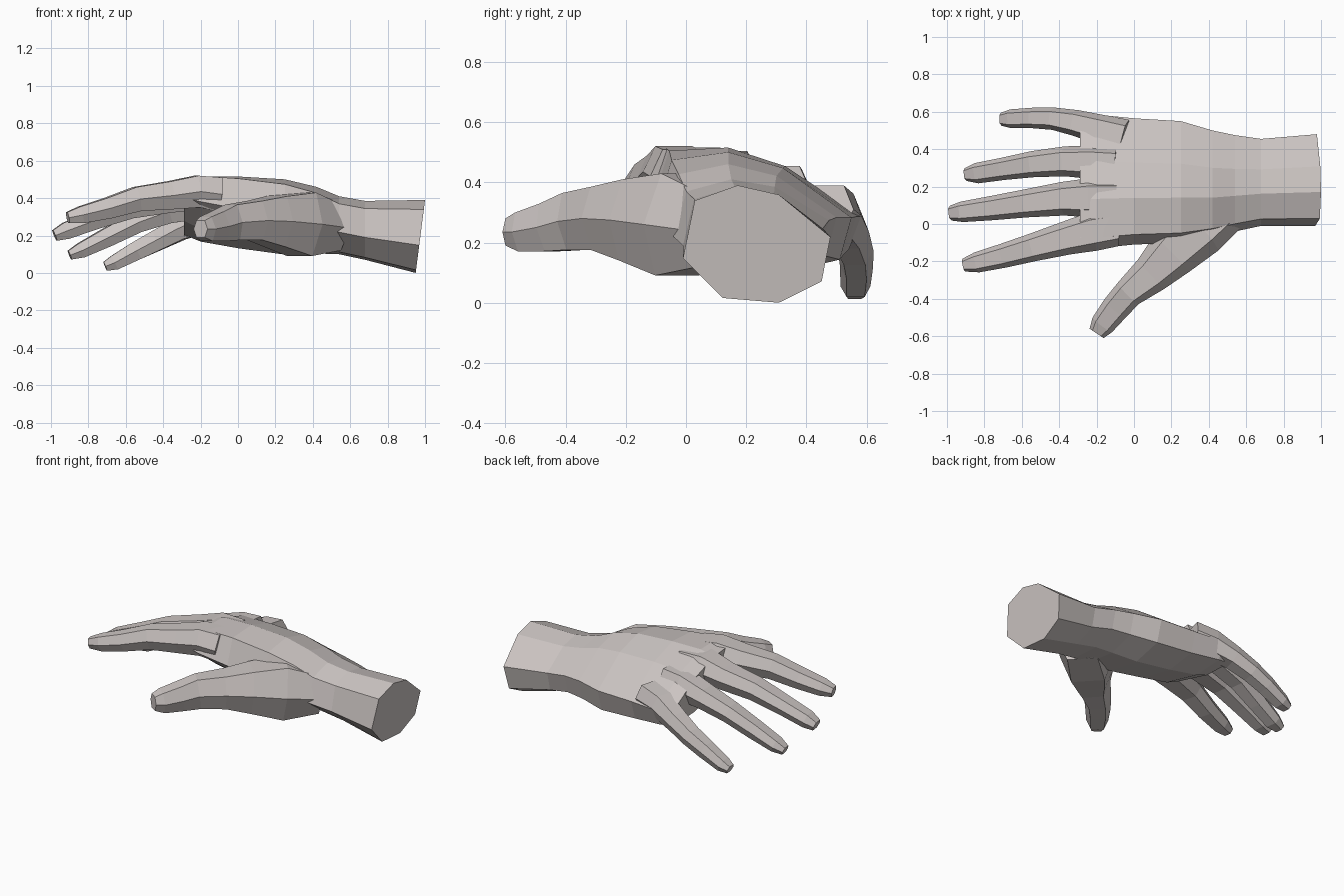
import bpy
import bmesh
from mathutils import Vector

cube = bpy.data.objects.get("Cube")
if cube:
    bpy.data.objects.remove(cube, do_unlink=True)

skin = bpy.data.materials.new("pale skin")
skin.use_nodes = True
tone = (0.6, 0.555, 0.54, 1)
skin.diffuse_color = tone
skin.node_tree.nodes["Principled BSDF"].inputs["Base Color"].default_value = tone


def loft(name, rings):
    """Skin a list of equal rings and cap both ends."""
    bm = bmesh.new()
    loops = [[bm.verts.new(p) for p in ring] for ring in rings]
    count = len(loops[0])
    for a, b in zip(loops, loops[1:]):
        for i in range(count):
            j = (i + 1) % count
            bm.faces.new((a[i], a[j], b[j], b[i]))
    bm.faces.new(loops[0])
    bm.faces.new(loops[-1])
    bmesh.ops.recalc_face_normals(bm, faces=bm.faces)
    mesh = bpy.data.meshes.new(name)
    bm.to_mesh(mesh)
    bm.free()
    mesh.materials.append(skin)
    obj = bpy.data.objects.new(name, mesh)
    bpy.context.collection.objects.link(obj)


# Forearm and palm: one octagonal outline, stretched and tilted per station
OUTLINE = [(.08, .87), (.37, 1), (.65, .92), (1, .56),
           (.94, .18), (.65, 0), (.27, .04), (0, .38)]


def station(x, y0, y1, bottom, top, tilt=0, lean=0):
    return [Vector((x - lean * (1 - v), y0 + (y1 - y0) * u,
                    bottom + (top - bottom) * v - tilt * (u - .5)))
            for u, v in OUTLINE]


loft("palm_and_wrist", [
    station(1, -.01, .48, 0, .39, 0, .05),
    station(.68, -.01, .455, .07, .385),
    station(.54, -.04, .475, .1, .41),
    station(.42, -.07, .5, .11, .455, .04),
    station(.25, -.1, .55, .11, .49, .08),
    station(0, -.11, .565, .15, .5, .12),
    station(-.2, -.13, .585, .19, .495, .15),
    station(-.29, -.13, .57, .23, .465, .17),
])

# Digits: hexagonal tubes along a path of (x, y, z, width, height)
HEXAGON = [(-.5, 0), (-.3, .5), (.3, .5), (.5, 0), (.3, -.5), (-.3, -.5)]


def digit(name, path):
    centres = [Vector(p[:3]) for p in path]
    rings = []
    for i, (x, y, z, width, height) in enumerate(path):
        along = centres[min(i + 1, len(path) - 1)] - centres[max(i - 1, 0)]
        side = along.cross(Vector((0, 0, 1))).normalized()
        up = side.cross(along).normalized()
        rings.append([centres[i] + side * u * width + up * v * height
                      for u, v in HEXAGON])
    loft(name, rings)


digit("index_finger", [
    (-.1, -.02, .42, .2, .18), (-.22, -.04, .435, .21, .17),
    (-.36, -.075, .415, .18, .15), (-.54, -.125, .395, .15, .13),
    (-.7, -.17, .345, .13, .11), (-.84, -.205, .31, .11, .09),
    (-.91, -.22, .295, .07, .06)])
digit("middle_finger", [
    (-.1, .14, .41, .21, .18), (-.24, .14, .42, .21, .17),
    (-.38, .135, .39, .18, .14), (-.58, .11, .35, .15, .12),
    (-.76, .085, .285, .13, .1), (-.92, .065, .225, .11, .09),
    (-.98, .058, .2, .08, .06)])
digit("ring_finger", [
    (-.1, .32, .37, .19, .17), (-.22, .33, .365, .18, .16),
    (-.37, .335, .33, .16, .13), (-.54, .32, .27, .14, .11),
    (-.7, .295, .19, .12, .1), (-.84, .272, .12, .11, .08),
    (-.9, .265, .095, .07, .05)])
digit("little_finger", [
    (-.05, .47, .31, .18, .16), (-.18, .505, .29, .16, .15),
    (-.31, .54, .235, .14, .12), (-.43, .563, .175, .12, .11),
    (-.54, .567, .12, .11, .1), (-.66, .563, .055, .1, .08),
    (-.71, .56, .035, .07, .05)])
digit("thumb", [
    (.5, .12, .24, .3, .24), (.34, -.02, .26, .33, .34),
    (.2, -.16, .275, .27, .27), (.09, -.27, .28, .21, .21),
    (-.03, -.37, .27, .16, .19), (-.1, -.45, .25, .15, .16),
    (-.17, -.54, .235, .13, .13), (-.2, -.585, .235, .09, .09)])
